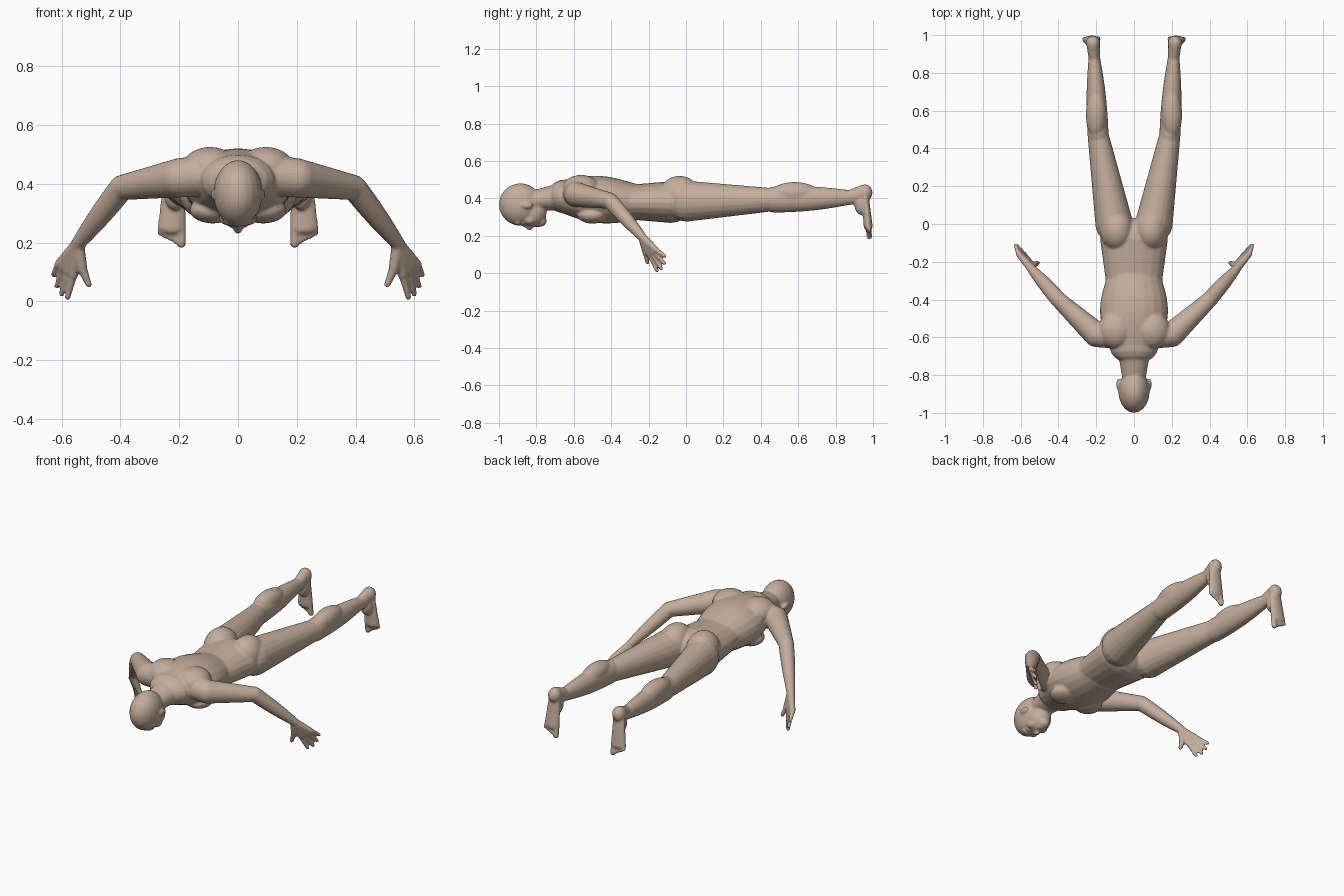
import bpy, bmesh, math
from mathutils import Vector, Matrix

cube = bpy.data.objects.get("Cube")
if cube:
    bpy.data.objects.remove(cube)

bm = bmesh.new()
ACROSS = Vector((1, 0, 0))
ARM_ACROSS = Vector((1, -1, 0))
SEGMENTS = 20
SPANS = 12
DOME = 4


def limb(start, end, start_width, end_width, swell=0, depth=1, across=ACROSS):
    """Tapered elliptical limb that swells midway and has rounded ends."""
    start, end = Vector(start), Vector(end)
    along = (end - start).normalized()
    u = (across - along * across.dot(along)).normalized()
    v = along.cross(u)
    rings = []
    for i in range(-DOME, SPANS + DOME + 1):
        # Rings outside the span form the domes
        t = min(max(i / SPANS, 0), 1)
        beyond = i - t * SPANS
        angle = beyond / (DOME + .5) * math.pi / 2
        width = start_width + (end_width - start_width) * t + swell * math.sin(math.pi * t)
        centre = start.lerp(end, t) + along * math.sin(angle) * width * min(depth, 1)
        ring = []
        for k in range(SEGMENTS):
            turn = math.tau * k / SEGMENTS
            offset = u * math.cos(turn) + v * math.sin(turn) * depth
            ring.append(bm.verts.new(centre + offset * width * math.cos(angle)))
        rings.append(ring)
    for low, high in zip(rings, rings[1:]):
        for k in range(SEGMENTS):
            bm.faces.new((low[k - 1], low[k], high[k], high[k - 1]))
    bm.faces.new(rings[0][::-1])
    bm.faces.new(rings[-1])


def blob(centre, radii):
    """Ellipsoid for rounded masses."""
    matrix = Matrix.Translation(centre) @ Matrix.Diagonal((*radii, 1))
    bmesh.ops.create_uvsphere(bm, u_segments=SEGMENTS, v_segments=SEGMENTS, radius=1, matrix=matrix)


# Torso: rib cage tapering to the waist, then the pelvis
waist = Vector((0, -.3, .38))
limb((0, -.65, .41), waist, .13, .15, swell=.04, depth=.7)
limb(waist, (0, -.08, .38), .15, .18, depth=.62)

# Chest, shoulder blade and buttock
blob((.085, -.5, .31), (.08, .08, .045))
blob((.095, -.56, .455), (.095, .1, .07))
blob((.09, -.035, .415), (.09, .11, .105))

# Neck, skull, jaw and chin
limb((0, -.85, .385), (0, -.65, .41), .057, .09, depth=.85)
blob((0, -.885, .367), (.083, .115, .113))
blob((0, -.825, .325), (.066, .08, .08))
blob((0, -.775, .28), (.032, .03, .03))

# Face: lips, brow, nose, cheek, eyelid and ear
blob((0, -.79, .255), (.024, .015, .01))
blob((0, -.9, .268), (.05, .016, .014))
limb((0, -.875, .262), (0, -.835, .242), .009, .014)
blob((.042, -.835, .285), (.022, .03, .025))
blob((.03, -.87, .267), (.014, .009, .009))
blob((.082, -.85, .363), (.011, .033, .018))

# Leg: thigh, knee, calf muscle, shin and ankle
hip = Vector((.105, 0, .385))
knee = Vector((.19, .47, .393))
ankle = Vector((.21, .88, .405))
heel = Vector((.217, .957, .43))
ball = Vector((.225, .974, .25))
limb(hip, knee, .1, .056, depth=1.1)
limb(knee, ankle, .056, .031, swell=.008, depth=1.25)
blob((.2, .58, .427), (.055, .13, .06))
limb(ankle, heel, .031, .035, depth=1.3)

# Foot: heel pad, instep and sole
blob(heel, (.038, .04, .045))
blob((.215, .94, .37), (.036, .04, .06))
limb(heel, ball, .036, .048, depth=.5)

# Toes shorten and thin from the inner to the outer side
for i in range(5):
    thick = .015 if i == 0 else .01
    root = ball + ACROSS * .018 * (i - 1.8)
    tip = root + Vector((0, .007, .009 * i - .055))
    limb(root, tip, thick, thick)

# Arm: shoulder, upper arm and forearm
shoulder = Vector((.2, -.585, .42))
elbow = Vector((.395, -.405, .387))
wrist = Vector((.545, -.235, .195))
limb((.1, -.59, .43), shoulder, .07, .067, across=ARM_ACROSS)
limb(shoulder, elbow, .067, .043, across=ARM_ACROSS)
limb(elbow, wrist, .043, .024, swell=.004, across=ARM_ACROSS)

# Hand: palm ridges and fingers fan from index to little finger
index_knuckle, little_knuckle = Vector((.56, -.19, .09)), Vector((.61, -.16, .125))
index_tip, little_tip = Vector((.58, -.155, .013)), Vector((.627, -.112, .09))
for i in range(4):
    fan = i / 3
    knuckle = index_knuckle.lerp(little_knuckle, fan)
    tip = index_tip.lerp(little_tip, fan)
    tip += (tip - knuckle).normalized() * .02 * math.sin(math.pi * fan)
    limb(wrist, knuckle, .022, .016, across=ARM_ACROSS)
    limb(knuckle, tip, .014, .01, across=ARM_ACROSS)

# Thumb
thumb_joint = Vector((.53, -.215, .11))
limb(wrist, thumb_joint, .022, .018, across=ARM_ACROSS)
limb(thumb_joint, (.508, -.206, .057), .017, .011, across=ARM_ACROSS)

bmesh.ops.recalc_face_normals(bm, faces=bm.faces)
mesh = bpy.data.meshes.new("body")
bm.to_mesh(mesh)
bm.free()
body = bpy.data.objects.new("body", mesh)
bpy.context.scene.collection.objects.link(body)

# Skin colour
skin = bpy.data.materials.new("warm_beige_skin")
skin.use_nodes = True
tone = (.55, .42, .33, 1)
skin.diffuse_color = tone
skin.node_tree.nodes["Principled BSDF"].inputs["Base Color"].default_value = tone
mesh.materials.append(skin)

# Mirror the limbs, then fuse all parts into one smooth skin
mirror = body.modifiers.new("mirror", 'MIRROR')
mirror.use_mirror_merge = False
fuse = body.modifiers.new("fuse", 'REMESH')
fuse.mode = 'VOXEL'
fuse.voxel_size = .006
fuse.use_smooth_shade = True
soften = body.modifiers.new("soften", 'SMOOTH')
soften.factor = .5
soften.iterations = 5
